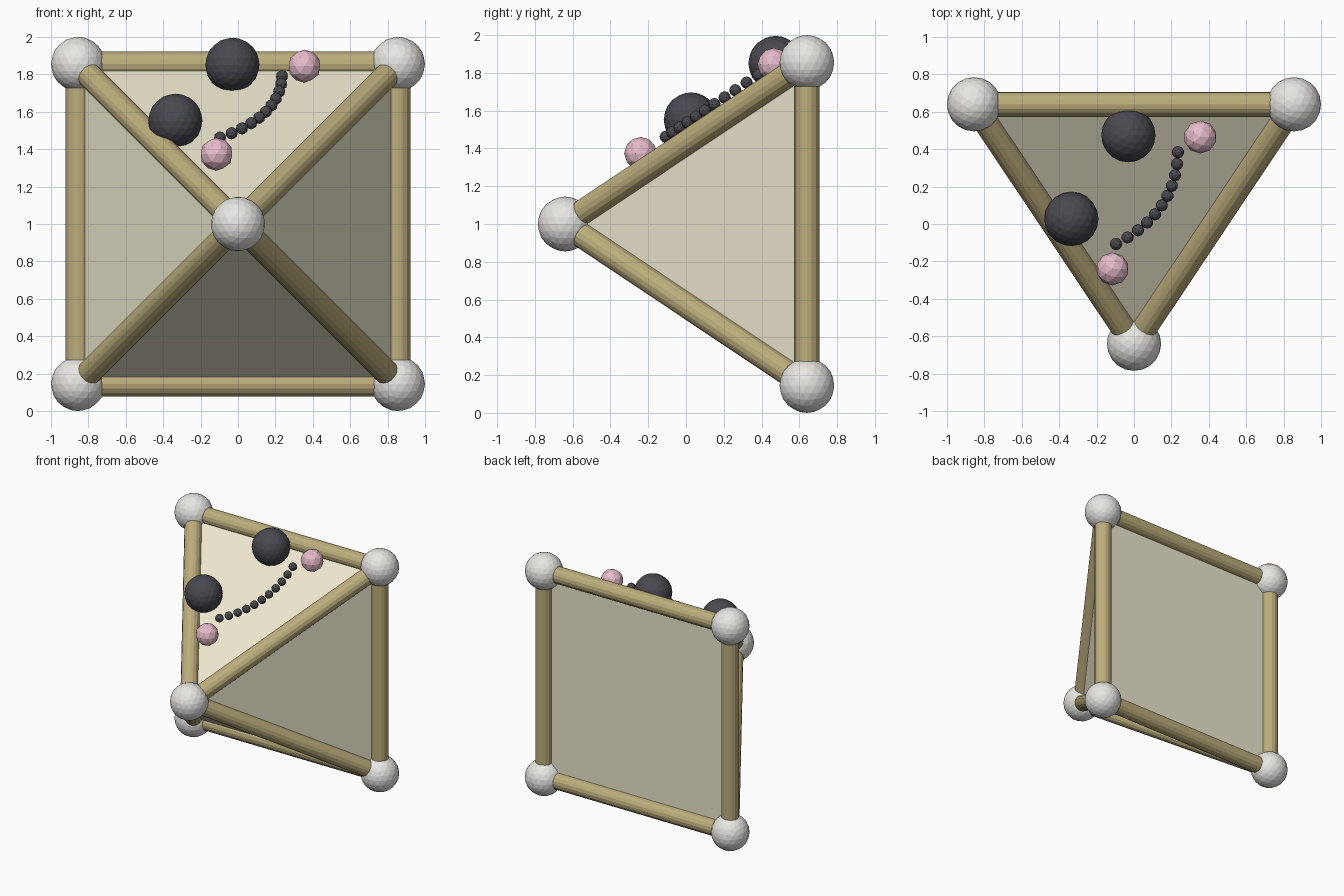
import bpy, bmesh
from mathutils import Vector

if "Cube" in bpy.data.objects:
    bpy.data.objects.remove(bpy.data.objects["Cube"])

S, D, R = 0.855, 0.64, 0.145          # half base side, half depth, ball radius
CZ = 1.0


def material(name, rgb, alpha=1.0):
    m = bpy.data.materials.new(name)
    m.diffuse_color = (*rgb, alpha)
    m.use_nodes = True
    m.node_tree.nodes["Principled BSDF"].inputs["Base Color"].default_value = m.diffuse_color
    return m


tan = material("tan", (0.50, 0.42, 0.20))
cream = material("cream", (0.85, 0.80, 0.62), 0.85)
white = material("white", (0.80, 0.79, 0.76))
dark = material("dark", (0.065, 0.065, 0.08))
pink = material("pink", (0.80, 0.50, 0.60))


def ball(name, loc, r, sub, mat):
    bpy.ops.mesh.primitive_ico_sphere_add(subdivisions=sub, radius=r, location=loc)
    o = bpy.context.object
    o.name = name
    o.data.materials.append(mat)


def bar(name, a, b):
    d = b - a
    bpy.ops.mesh.primitive_cylinder_add(vertices=16, radius=0.067, depth=d.length,
                                        location=(a + b) / 2,
                                        rotation=d.to_track_quat('Z', 'Y').to_euler())
    o = bpy.context.object
    o.name = name
    o.data.materials.append(tan)


def on_face(x, y):
    """Point floating just above the upper sloping panel."""
    return (x, y, CZ + (y + D) * S / (2 * D) + 0.106)


# Pyramid lying on its side: apex to the front, square base at the back
apex = Vector((0, -D, CZ))
base = [Vector((sx * S, D, CZ + sz * S)) for sx, sz in ((-1, -1), (1, -1), (1, 1), (-1, 1))]

# Frame of bars and corner balls
ball("apex_ball", apex, R, 3, white)
for i, p in enumerate(base):
    ball(f"corner_ball_{i}", p, R, 3, white)
    bar(f"base_bar_{i}", p, base[(i + 1) % 4])
    bar(f"slope_bar_{i}", p, apex)

# Panels filling the frame
bm = bmesh.new()
vs = [bm.verts.new(p) for p in base]
va = bm.verts.new(apex)
bm.faces.new(vs)
for i in range(4):
    bm.faces.new((vs[i], vs[(i + 1) % 4], va))
bmesh.ops.recalc_face_normals(bm, faces=bm.faces)
me = bpy.data.meshes.new("panels")
bm.to_mesh(me)
bm.free()
me.materials.append(cream)
bpy.context.collection.objects.link(bpy.data.objects.new("panels", me))

# Face on the upper panel: eyes, cheeks and a beaded smile
for i, (x, y) in enumerate(((-0.335, 0.027), (-0.03, 0.475))):
    ball(f"eye_{i}", on_face(x, y), R, 3, dark)
for i, (x, y) in enumerate(((-0.115, -0.24), (0.355, 0.465))):
    ball(f"cheek_{i}", on_face(x, y), 0.088, 2, pink)
p0, p1, p2 = Vector((0.235, 0.384)), Vector((0.2285, 0.0615)), Vector((-0.096, -0.107))
for i in range(11):
    t = i / 10
    p = p0 * (1 - t) ** 2 + p1 * 2 * t * (1 - t) + p2 * t * t
    ball(f"smile_bead_{i}", on_face(p.x, p.y), 0.033, 2, dark)
